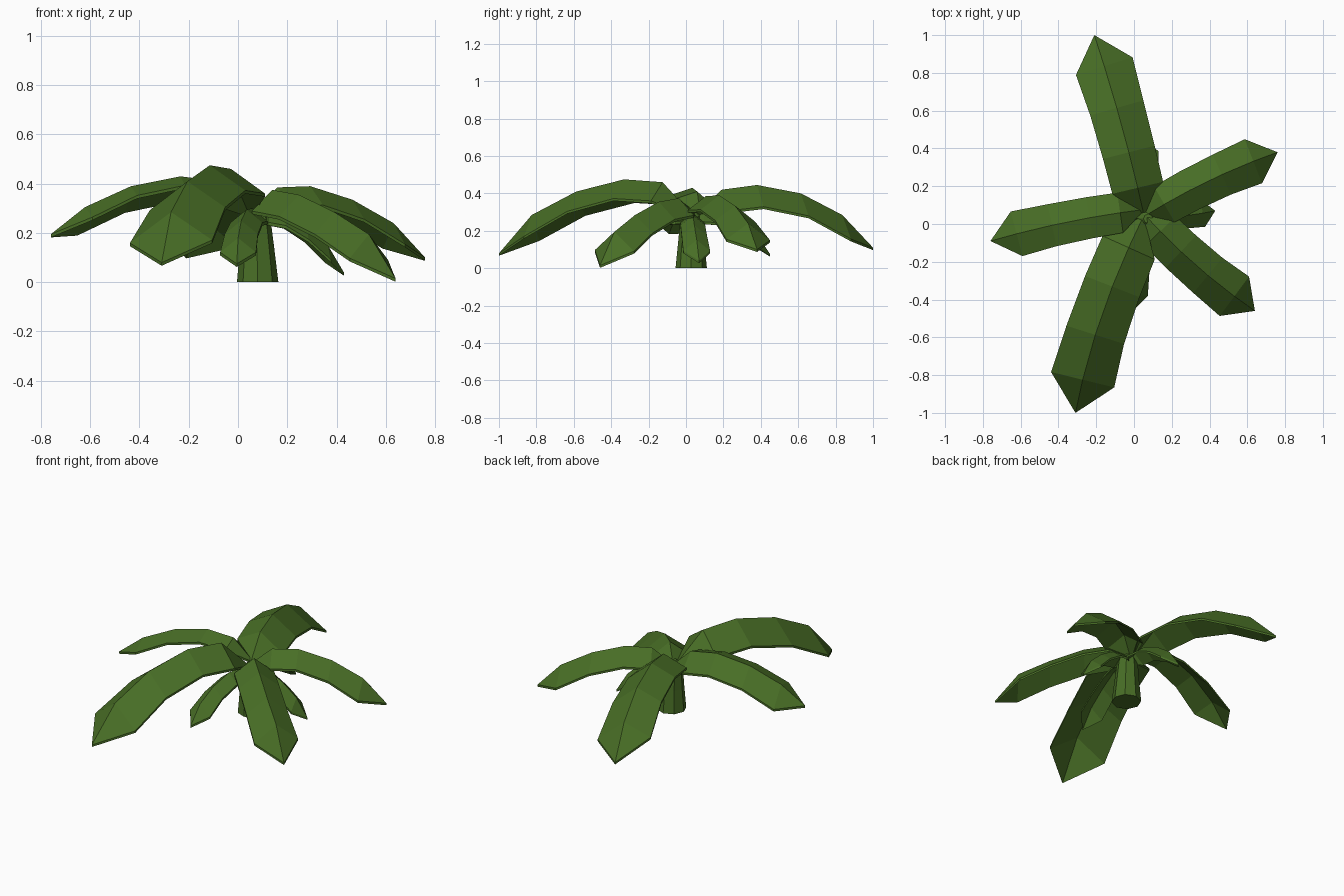
import bpy, bmesh
from math import cos, sin, tau
from mathutils import Vector

cube = bpy.data.objects.get("Cube")
if cube:
    bpy.data.objects.remove(cube)

GREEN = (0.065, 0.155, 0.019, 1)
leaf_green = bpy.data.materials.new("leaf_green")
leaf_green.use_nodes = True
leaf_green.diffuse_color = GREEN
leaf_green.node_tree.nodes["Principled BSDF"].inputs["Base Color"].default_value = GREEN

STATIONS = (0, 0.14, 0.34, 0.59, 0.825, 1)     # positions along a leaf
SPREAD = (0.12, 0.88, 0.9, 0.93, 1, 0)         # width at each position
THICKNESS = 0.013


def finish(name, bm):
    """Turn a bmesh into a flat-shaded object."""
    bmesh.ops.recalc_face_normals(bm, faces=bm.faces)
    mesh = bpy.data.meshes.new(name)
    bm.to_mesh(mesh)
    bm.free()
    mesh.materials.append(leaf_green)
    obj = bpy.data.objects.new(name, mesh)
    bpy.context.collection.objects.link(obj)


def leaf(name, hub, bend, tip, heights, width, slopes):
    """Arching roof-shaped leaf along a quadratic curve, ending in a point.
    The two slopes tell how steeply each half falls from the ridge."""
    hub, bend, tip = Vector(hub), Vector(bend), Vector(tip)
    rows = []
    for t, z, spread in zip(STATIONS, heights, SPREAD):
        point = hub * (1 - t) ** 2 + bend * 2 * t * (1 - t) + tip * t * t
        along = ((bend - hub) * (1 - t) + (tip - bend) * t).normalized()
        half = width * spread
        side = Vector((-along.y, along.x)) * half
        rows.append([(*(point + side), z - half * slopes[0]), (*point, z),
                     (*(point - side), z - half * slopes[1])])

    bm = bmesh.new()
    for row in rows[:-1]:
        for co in row:
            bm.verts.new(co)
    end = bm.verts.new(rows[-1][1])
    bm.verts.ensure_lookup_table()
    v = bm.verts
    last = len(rows) - 2
    for i in range(last):
        for j in range(2):
            a = i * 3 + j
            bm.faces.new((v[a], v[a + 1], v[a + 4], v[a + 3]))
    for j in range(2):
        bm.faces.new((v[last * 3 + j], v[last * 3 + j + 1], end))

    # Thin slab: the underside is the same sheet moved down
    sheet = list(bm.faces)
    copy = bmesh.ops.duplicate(bm, geom=list(bm.verts) + list(bm.edges) + sheet)
    lower = [g for g in copy["geom"] if isinstance(g, bmesh.types.BMVert)]
    bmesh.ops.translate(bm, verts=lower, vec=(0, 0, -THICKNESS))
    rim = [e for e in bm.edges if e.is_boundary]
    bmesh.ops.bridge_loops(bm, edges=rim)
    finish(name, bm)


# Large upper leaves: hub, bend, tip, ridge heights, half width, side slopes
large = {
    "back_leaf": ((0.05, 0.06), (-0.055, 0.53), (-0.21, 1),
                  (0.3, 0.42, 0.445, 0.4, 0.285, 0.11), 0.157, (0.47, 0.82)),
    "front_leaf": ((0.04, 0.02), (-0.215, -0.5), (-0.31, -1),
                   (0.3, 0.46, 0.475, 0.41, 0.285, 0.08), 0.172, (0.66, 0.73)),
    "right_leaf": ((0.04, 0.075), (-0.365, 0.025), (-0.76, -0.09),
                   (0.3, 0.41, 0.43, 0.39, 0.305, 0.195), 0.122, (0.33, 0.84)),
    "back_left_leaf": ((0.07, 0.05), (0.39, 0.25), (0.76, 0.38),
                       (0.3, 0.385, 0.39, 0.335, 0.24, 0.1), 0.125, (0.72, 0.68)),
    "front_left_leaf": ((0.065, 0.04), (0.325, -0.245), (0.64, -0.46),
                        (0.3, 0.375, 0.355, 0.285, 0.195, 0.015), 0.13, (0.8, 0.75)),
}
for name, shape in large.items():
    leaf(name, *shape)

# Small lower leaves
SMALL_HUB = (0.075, 0.035)
SMALL_HEIGHTS = (0.265, 0.3, 0.295, 0.25, 0.18, 0.075)
small = {
    "small_front_leaf": ((0.005, -0.22), (-0.005, -0.46), 0),
    "small_left_leaf": ((0.24, 0.03), (0.43, 0.07), -0.035),
    "small_back_leaf": ((0.07, 0.25), (0.05, 0.45), 0),
}
for name, (bend, tip, lift) in small.items():
    heights = [z + lift * t for z, t in zip(SMALL_HEIGHTS, STATIONS)]
    leaf(name, SMALL_HUB, bend, tip, heights, 0.073, (0.8, 0.8))

# Tapered eight-sided trunk with a rounded top
bm = bmesh.new()
rings = []
for radius, x, z in ((0.084, 0.08, 0), (0.07, 0.077, 0.14), (0.06, 0.073, 0.25),
                     (0.05, 0.073, 0.28), (0.025, 0.075, 0.305)):
    rings.append([bm.verts.new((x + radius * cos(tau * k / 8),
                                0.028 + radius * sin(tau * k / 8), z))
                  for k in range(8)])
for low, high in zip(rings, rings[1:]):
    for k in range(8):
        n = (k + 1) % 8
        bm.faces.new((low[k], low[n], high[n], high[k]))
bm.faces.new(rings[0])
bm.faces.new(rings[-1])
finish("trunk", bm)
